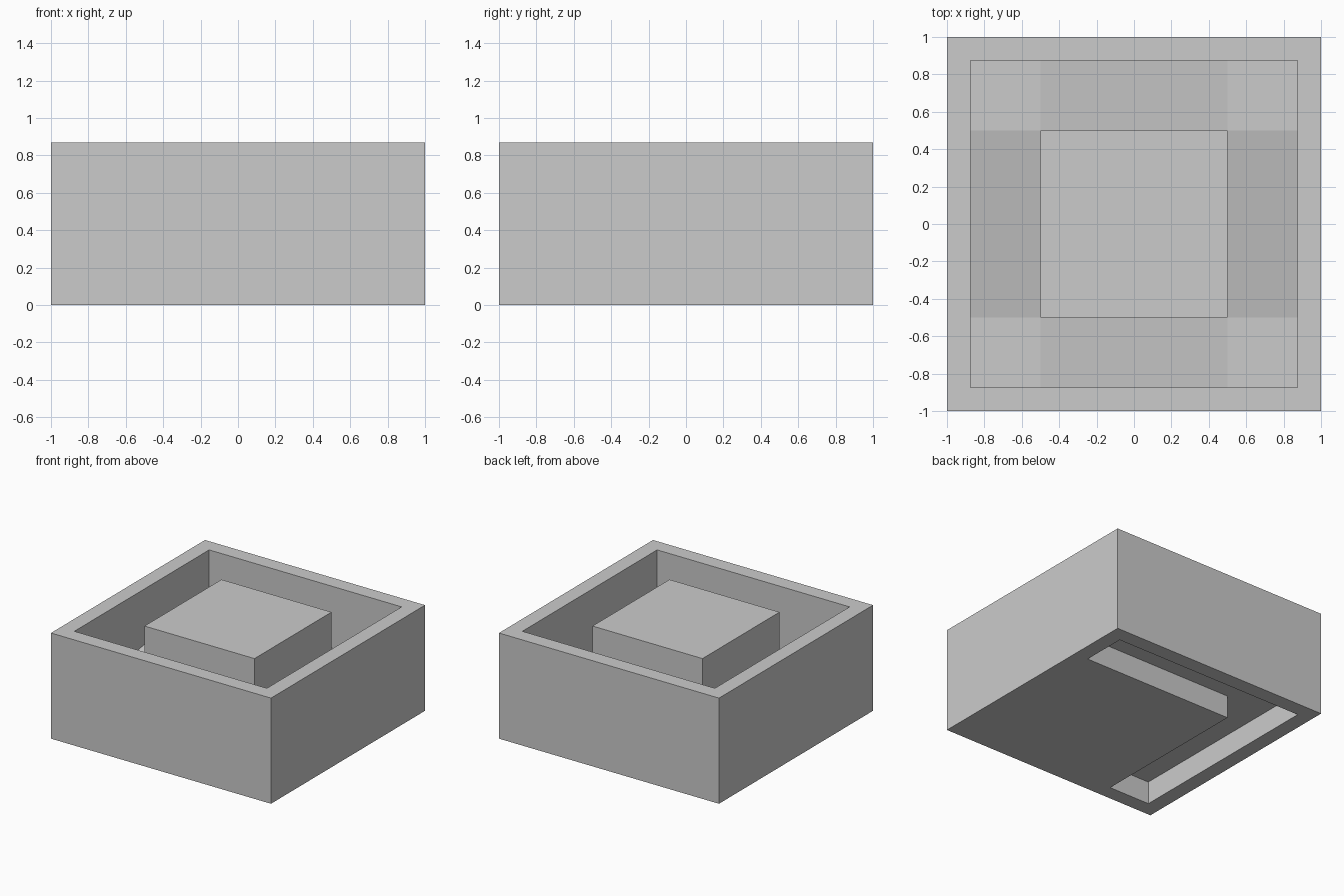
import bpy
import bmesh

cube = bpy.data.objects.get("Cube")
if cube:
    bpy.data.objects.remove(cube, do_unlink=True)

HEIGHT = 0.868    # rim and centre block
LOW = 0.125       # floor at the lowest corner
STEP = 0.1875     # rise of each ramp, and depth of the underside recess
CUTS = [-1, -0.875, -0.5, 0.5, 0.875, 1]
N = len(CUTS) - 1

material = bpy.data.materials.new("light_grey")
material.use_nodes = True
grey = (0.6, 0.6, 0.6, 1)
material.diffuse_color = grey
material.node_tree.nodes["Principled BSDF"].inputs["Base Color"].default_value = grey


def clamp(v):
    return max(-0.5, min(0.5, v))


def is_rim(i, j):
    return i in (0, N - 1) or j in (0, N - 1)


def top(i, j, x, y):
    # Rim and centre block share one height; the channel climbs to the back left in plan
    if is_rim(i, j) or (i == 2 and j == 2):
        return HEIGHT
    return LOW + STEP * (0.5 - clamp(x) + clamp(y) + 0.5)


def bottom(i, j, x, y):
    # L-shaped recess below the two upper ramps
    if not is_rim(i, j) and (i == 1 or j == N - 2):
        return STEP
    return 0.0


bm = bmesh.new()


def add_face(points):
    bm.faces.new([bm.verts.new(p) for p in points])


def add_riser(p, q, lower, upper):
    # Vertical face between two heights along the edge p-q
    a = [(*v, lower(*v)) for v in (p, q)]
    b = [(*v, upper(*v)) for v in (q, p)]
    if abs(a[0][2] - b[1][2]) > 1e-5 or abs(a[1][2] - b[0][2]) > 1e-5:
        add_face(a + b)


def surface(height, i, j):
    return lambda x, y: height(i, j, x, y)


for i in range(N):
    for j in range(N):
        x0, x1, y0, y1 = CUTS[i], CUTS[i + 1], CUTS[j], CUTS[j + 1]
        ring = [(x0, y0), (x1, y0), (x1, y1), (x0, y1)]
        sides = [(0, -1), (1, 0), (0, 1), (-1, 0)]
        # Floor, rim and underside
        for height in (top, bottom):
            add_face([(x, y, height(i, j, x, y)) for x, y in ring])
        for k, (di, dj) in enumerate(sides):
            p, q = ring[k], ring[(k + 1) % 4]
            ni, nj = i + di, j + dj
            if not (0 <= ni < N and 0 <= nj < N):
                # Outer wall
                add_riser(p, q, surface(bottom, i, j), surface(top, i, j))
            elif di + dj > 0:
                # Inner walls, above and below
                for height in (top, bottom):
                    add_riser(p, q, surface(height, i, j), surface(height, ni, nj))

bmesh.ops.remove_doubles(bm, verts=bm.verts, dist=1e-4)
bmesh.ops.recalc_face_normals(bm, faces=bm.faces)
bmesh.ops.dissolve_limit(bm, angle_limit=0.01, verts=bm.verts, edges=bm.edges)

mesh = bpy.data.meshes.new("ramp_tray")
bm.to_mesh(mesh)
bm.free()
mesh.materials.append(material)
tray = bpy.data.objects.new("ramp_tray", mesh)
bpy.context.collection.objects.link(tray)
